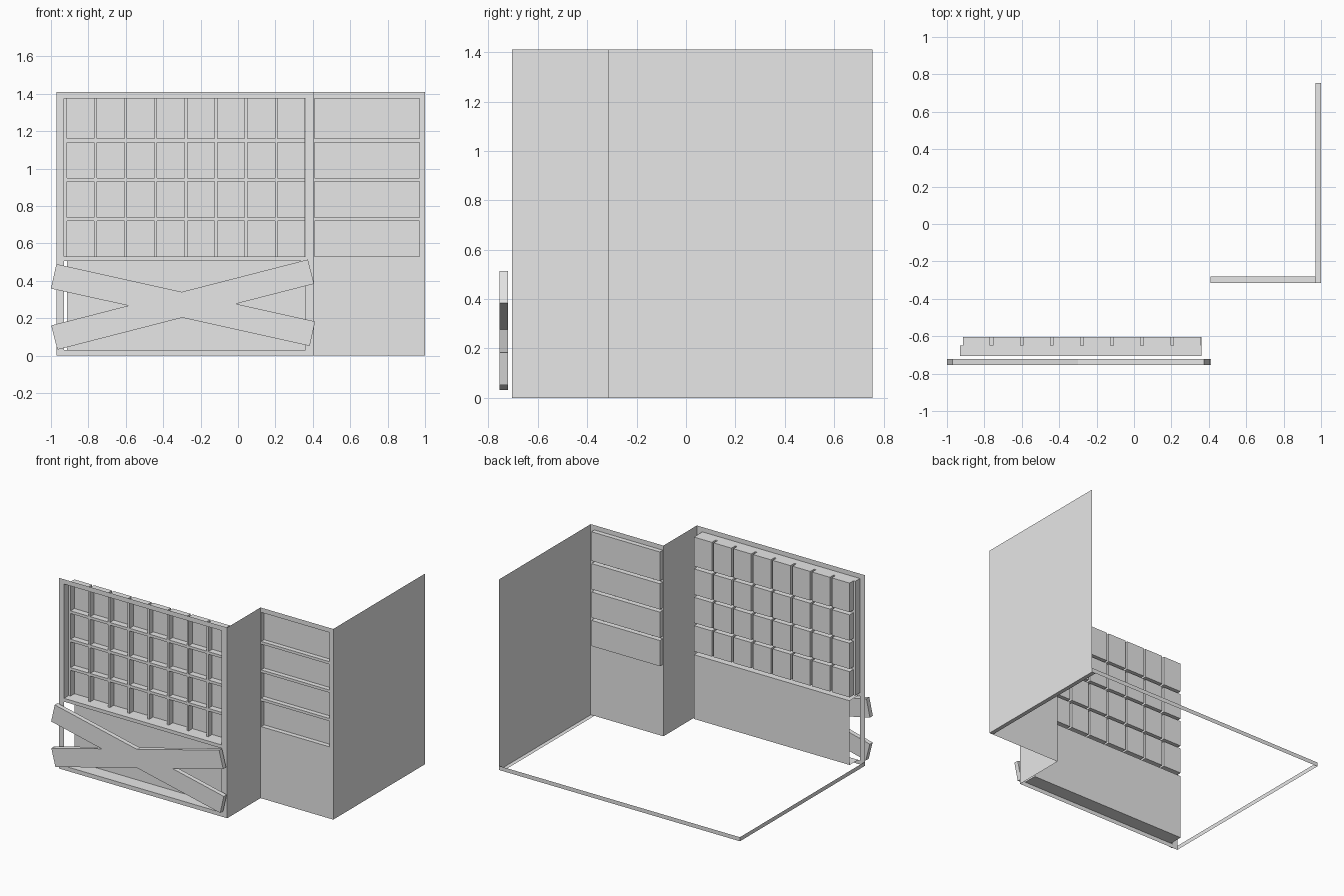
import bpy
import math

if "Cube" in bpy.data.objects:
    bpy.data.objects.remove(bpy.data.objects["Cube"], do_unlink=True)

grey = bpy.data.materials.new("plain grey")
grey.use_nodes = True
colour = (0.8, 0.8, 0.8, 1)
grey.diffuse_color = colour
grey.node_tree.nodes["Principled BSDF"].inputs["Base Color"].default_value = colour


class Part:
    """Collects flat rectangles and turns them into one object."""

    def __init__(self, name):
        self.name, self.verts, self.faces = name, [], []

    def rect(self, axis, at, a, b):
        # a and b are the ranges along the two other axes, in x, y, z order
        n = len(self.verts)
        for u, v in ((a[0], b[0]), (a[1], b[0]), (a[1], b[1]), (a[0], b[1])):
            p = [u, v]
            p.insert("xyz".index(axis), at)
            self.verts.append(p)
        self.faces.append((n, n + 1, n + 2, n + 3))

    def lattice(self, y, xs, zs, hole):
        # upright sheet split at xs and zs, leaving out the holes
        for i in range(len(xs) - 1):
            for j in range(len(zs) - 1):
                if not hole(i, j):
                    self.rect("y", y, xs[i:i + 2], zs[j:j + 2])

    def sleeve(self, x, y, z, sides="lrbt"):
        # side faces of a recess running along y
        for key, at in (("l", x[0]), ("r", x[1])):
            if key in sides:
                self.rect("x", at, y, z)
        for key, at in (("b", z[0]), ("t", z[1])):
            if key in sides:
                self.rect("z", at, x, y)

    def pocket(self, x, y, z, sides="lrbt"):
        self.sleeve(x, y, z, sides)
        self.rect("y", y[1], x, z)

    def build(self):
        mesh = bpy.data.meshes.new(self.name)
        mesh.from_pydata(self.verts, [], self.faces)
        mesh.materials.append(grey)
        obj = bpy.data.objects.new(self.name, mesh)
        bpy.context.collection.objects.link(obj)
        return obj


LEFT, CORNER, RIGHT = -0.97, 0.405, 1.0
FRONT, STEP, BACK = -0.705, -0.315, 0.755
TOP, LIP = 1.41, 0.03
open_x = (-0.93, 0.36)
low_z, high_z = (LIP, 0.505), (0.53, 1.375)
rows = [(0.53, 0.72), (0.74, 0.93), (0.95, 1.14), (1.16, 1.375)]
columns = [(-0.915 + 0.161 * i, -0.769 + 0.161 * i) for i in range(8)]
row_cuts = [z for r in rows for z in r]
column_cuts = [x for c in columns for x in c]

# Front frame with two large openings
frame = Part("front_frame")
frame.lattice(FRONT, [LEFT, *open_x, CORNER], [0, *low_z, *high_z, TOP],
              lambda i, j: i == 1 and j in (1, 3))
frame.build()

# Window: outer recess, glazing bars and deep panes
window = Part("window_grid")
window.sleeve(open_x, (FRONT, -0.65), high_z)
window.lattice(-0.65, [open_x[0], *column_cuts], row_cuts,
               lambda i, j: i % 2 == 1 and j % 2 == 0)
for c in columns:
    for r in rows:
        window.pocket(c, (-0.65, -0.605), r)
window.build()

# Lower recessed panel, open along its left edge
panel = Part("lower_panel")
panel.pocket((-0.915, open_x[1]), (FRONT, -0.605), low_z, "rbt")
panel.build()

# Wall returning from the front to the set-back part
side = Part("return_wall")
side.rect("x", CORNER, (FRONT, STEP), (0, TOP))
side.build()

# Set-back wall with four shallow recesses
shutter = Part("slatted_wall")
shutter.lattice(STEP, [CORNER, 0.41, 0.97, RIGHT], [0, *row_cuts, TOP],
                lambda i, j: i == 1 and j % 2 == 1)
for r in rows:
    shutter.pocket((0.41, 0.97), (STEP, -0.28), r)
shutter.build()

# Long side wall with a narrow foot
wall = Part("right_wall")
wall.rect("x", RIGHT, (STEP, BACK), (0, TOP))
wall.rect("z", 0, (0.97, RIGHT), (STEP, BACK))
wall.build()

# Low edge strips around the open sides
strips = Part("base_strips")
strips.rect("y", BACK, (LEFT, RIGHT), (0, LIP))
strips.rect("x", LEFT, (FRONT, BACK), (0, LIP))
strips.build()

# Crossed planks over the lower panel
for name, x, z, angle in (("rising_plank", -0.296, 0.273, 14.4),
                          ("falling_plank", -0.294, 0.271, -12.5)):
    bpy.ops.mesh.primitive_cube_add(size=1, location=(x, -0.738, z),
                                    rotation=(0, -math.radians(angle), 0))
    plank = bpy.context.object
    plank.name = name
    plank.scale = (1.417, 0.034, 0.134)
    plank.data.materials.append(grey)
